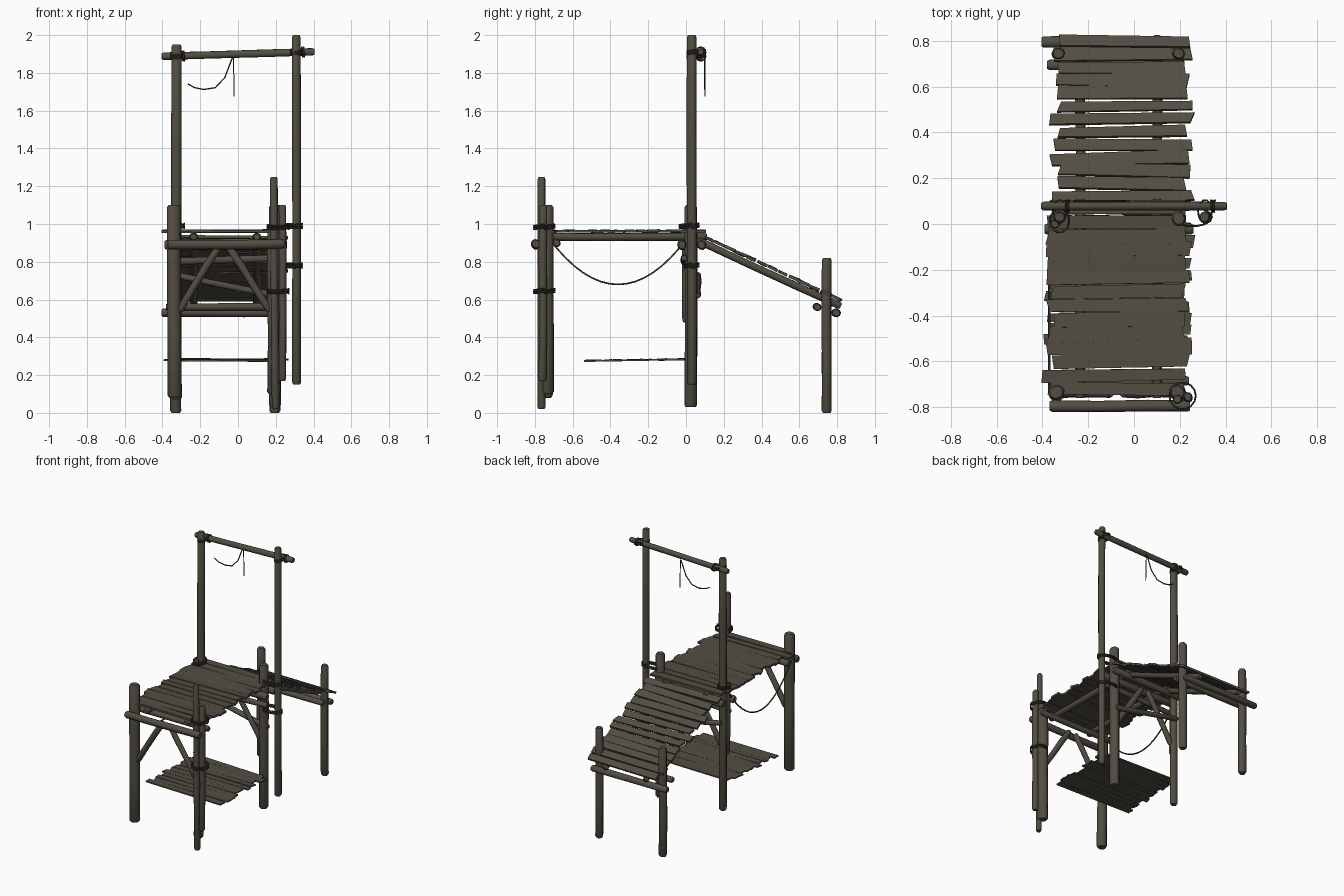
import bpy, bmesh, math, random
from mathutils import Vector, Matrix

random.seed(4)
if "Cube" in bpy.data.objects:
    bpy.data.objects.remove(bpy.data.objects["Cube"])


def material(name, rgb):
    m = bpy.data.materials.new(name)
    m.use_nodes = True
    m.diffuse_color = (*rgb, 1)
    bsdf = m.node_tree.nodes["Principled BSDF"]
    bsdf.inputs["Base Color"].default_value = (*rgb, 1)
    bsdf.inputs["Roughness"].default_value = 0.9
    return m


WOOD = material("weathered wood", (0.085, 0.075, 0.055))
ROPE = material("dark rope", (0.05, 0.045, 0.035))


def finish(name, bm, mat, smooth):
    me = bpy.data.meshes.new(name)
    bmesh.ops.recalc_face_normals(bm, faces=bm.faces)
    bm.to_mesh(me)
    bm.free()
    me.materials.append(mat)
    ob = bpy.data.objects.new(name, me)
    bpy.context.collection.objects.link(ob)
    if smooth:
        bpy.ops.object.select_all(action="DESELECT")
        ob.select_set(True)
        bpy.context.view_layer.objects.active = ob
        bpy.ops.object.shade_smooth_by_angle(angle=math.radians(45))
    return ob


def log(name, a, b, r, sides=10):
    """Slightly crooked round timber with worn ends."""
    a, b = Vector(a), Vector(b)
    length = (b - a).length
    turn = (b - a).to_track_quat("Z", "Y")
    bm = bmesh.new()
    rings = []
    stations = [(0, .75), (.012, 1), (length * .35, .96), (length * .7, 1), (length - .012, .97), (length, .75)]
    for i, (t, s) in enumerate(stations):
        mid = i in (2, 3)
        off = Vector((random.uniform(-.003, .003), random.uniform(-.003, .003), 0)) if mid else Vector()
        ring = []
        for k in range(sides):
            ang = math.tau * k / sides
            rad = r * s * (1 + .06 * math.sin(2 * ang + len(name)))
            p = Vector((rad * math.cos(ang), rad * math.sin(ang), t)) + off
            ring.append(bm.verts.new(a + turn @ p))
        rings.append(ring)
    for lo, hi in zip(rings, rings[1:]):
        for k in range(sides):
            bm.faces.new((lo[k], lo[k - 1], hi[k - 1], hi[k]))
    bm.faces.new(rings[0])
    bm.faces.new(rings[-1])
    return finish(name, bm, WOOD, True)


def planks(name, start, end, count, x0, x1, fill, thick=.018):
    """Rough boards across x, laid from start to end given as (y, z)."""
    (y0, z0), (y1, z1) = start, end
    slope = math.atan2(z1 - z0, y1 - y0)
    pitch = math.hypot(y1 - y0, z1 - z0) / count
    bm = bmesh.new()
    for i in range(count):
        t = (i + .5) / count
        lo, hi = x0 + random.uniform(-.02, .02), x1 + random.uniform(-.02, .02)
        w = pitch * fill * random.uniform(.9, 1.1)
        place = (Matrix.Translation(((lo + hi) / 2, y0 + (y1 - y0) * t, z0 + (z1 - z0) * t))
                 @ Matrix.Rotation(slope + random.uniform(-.06, .06), 4, "X")
                 @ Matrix.Rotation(random.uniform(-.02, .02), 4, "Z")
                 @ Matrix.Rotation(random.uniform(-.008, .008), 4, "Y")
                 @ Matrix.Diagonal((hi - lo, w, thick, 1)))
        made = bmesh.ops.create_cube(bm, size=1, matrix=place)["verts"]
        # splintered corners, moved in top and bottom pairs
        for sx in (0, 1):
            for sy in (0, 1):
                shift = Vector((random.uniform(-.012, .012), random.uniform(-.006, .006), 0))
                for v in made:
                    q = place.inverted() @ v.co
                    if (q.x > 0) == sx and (q.y > 0) == sy and abs(abs(q.x) - .5) < .01:
                        v.tag = False
                pair = [v for v in made if not v.tag and
                        ((place.inverted() @ v.co).x > 0) == bool(sx) and
                        ((place.inverted() @ v.co).y > 0) == bool(sy)]
                for v in pair:
                    v.co += shift
                    v.tag = True
    return finish(name, bm, WOOD, False)


def rope(name, pts, r=.004, closed=False):
    cu = bpy.data.curves.new(name, "CURVE")
    cu.dimensions = "3D"
    cu.bevel_depth = r
    cu.bevel_resolution = 1
    cu.resolution_u = 4
    cu.use_fill_caps = True
    sp = cu.splines.new("POLY")
    sp.points.add(len(pts) - 1)
    for p, co in zip(sp.points, pts):
        p.co = (*co, 1)
    sp.use_cyclic_u = closed
    cu.materials.append(ROPE)
    ob = bpy.data.objects.new(name, cu)
    bpy.context.collection.objects.link(ob)


def lashing(name, c, rx, ry, turns=3, axis="Z"):
    """Wound rope around a post, or around a beam along x."""
    pts = []
    for i in range(turns * 14 + 1):
        a = math.tau * i / 14
        u, v, w = rx * math.cos(a), ry * math.sin(a), (i / 14 - turns / 2) * .009
        d = (u, v, w + .006 * math.sin(a)) if axis == "Z" else (w, u, v)
        pts.append(Vector(c) + Vector(d))
    rope(name, pts)


LX, RX = -.335, .19

# Upright posts
log("front_left_post", (LX, -.74, .08), (LX - .005, -.735, 1.1), .036)
log("front_right_post", (RX, -.735, .1), (RX, -.735, 1.0), .036)
log("front_right_tall_stake", (.2, -.765, .02), (.19, -.765, 1.25), .021)
log("front_right_short_stake", (.235, -.76, .17), (.235, -.755, 1.1), .021)
log("tall_left_post", (-.325, .03, .07), (-.325, .03, 1.95), .026)
log("tall_right_post", (.31, .03, .15), (.308, .03, 2.0), .025)
log("middle_left_stake", (-.335, .0, .48), (-.345, .0, 1.0), .021)
log("middle_right_post", (.195, .025, .03), (.195, .025, 1.1), .034)
log("ramp_left_post", (-.33, .745, 0), (-.33, .745, .81), .028)
log("ramp_right_post", (.195, .745, 0), (.195, .745, .82), .028)

# Top crossbar
log("top_crossbar", (-.405, .078, 1.888), (.405, .078, 1.912), .02)

# Crossbeams carrying the deck and ramp
log("front_outer_beam", (-.37, -.795, .89), (.245, -.795, .895), .026)
log("front_inner_beam", (-.37, -.685, .9), (.24, -.685, .9), .022)
log("middle_front_beam", (-.39, -.022, .89), (.26, -.022, .89), .026)
log("middle_back_beam", (-.37, .082, .89), (.25, .082, .89), .026)
log("middle_lower_beam", (-.36, -.01, .8), (.25, -.01, .82), .019)
log("middle_slanted_brace", (-.33, .06, .73), (.21, .06, .62), .019)
log("ramp_outer_beam", (-.405, .795, .53), (.22, .795, .53), .024)
log("ramp_inner_beam", (-.38, .695, .56), (.22, .695, .56), .022)

# A-shaped braces in the front and middle frames
for label, y in (("front", -.74), ("middle", .02)):
    log(label + "_left_brace", (-.31, y, .54), (-.1, y, .88), .02)
    log(label + "_right_brace", (.17, y, .54), (-.05, y, .88), .02)

# Lengthwise beams
for label, x in (("left", -.235), ("right", .1)):
    log(label + "_deck_beam", (x, -.76, .932), (x, .11, .932), .022)
    log(label + "_ramp_beam", (x, .06, .915), (x, .82, .565), .021)

# Boards
planks("deck_boards", (-.75, .962), (.1, .962), 14, -.375, .235, 1.0, .014)
planks("ramp_boards", (.09, .935), (.825, .595), 13, -.345, .235, .84, .015)
planks("lower_platform_boards", (-.535, .276), (0, .284), 11, -.375, .24, .97, .009)

# Hanging side rope, scrap of cord on the crossbar
rope("side_rope", [(-.37, -.73 + .74 * t / 16, .93 - .25 * (1 - (t / 8 - 1) ** 2)) for t in range(17)], .005)
rope("crossbar_cord", [(-.265, .1, 1.742), (-.23, .1, 1.722), (-.18, .1, 1.712), (-.12, .1, 1.722),
                       (-.07, .1, 1.775), (-.03, .1, 1.88)])
rope("crossbar_loose_end", [(-.025, .1, 1.885), (-.022, .1, 1.78), (-.02, .1, 1.675)], .003)

# Lashings
for i, z in enumerate((.99, .78)):
    lashing(f"right_pair_lashing_{i}", (.255, .03, z), .086, .04)
lashing("left_lashing", (-.325, .015, .99), .042, .052)
lashing("stake_lashing", (.212, -.75, .645), .058, .058)
lashing("stake_upper_lashing", (.212, -.75, .985), .058, .058)
for label, x, z in (("left", -.325, 1.89), ("right", .31, 1.91)):
    lashing(label + "_crossbar_lashing", (x, .055, z), .03, .05)
    lashing(label + "_crossbar_wrap", (x + .035, .078, z), .026, .026, 2, "X")
